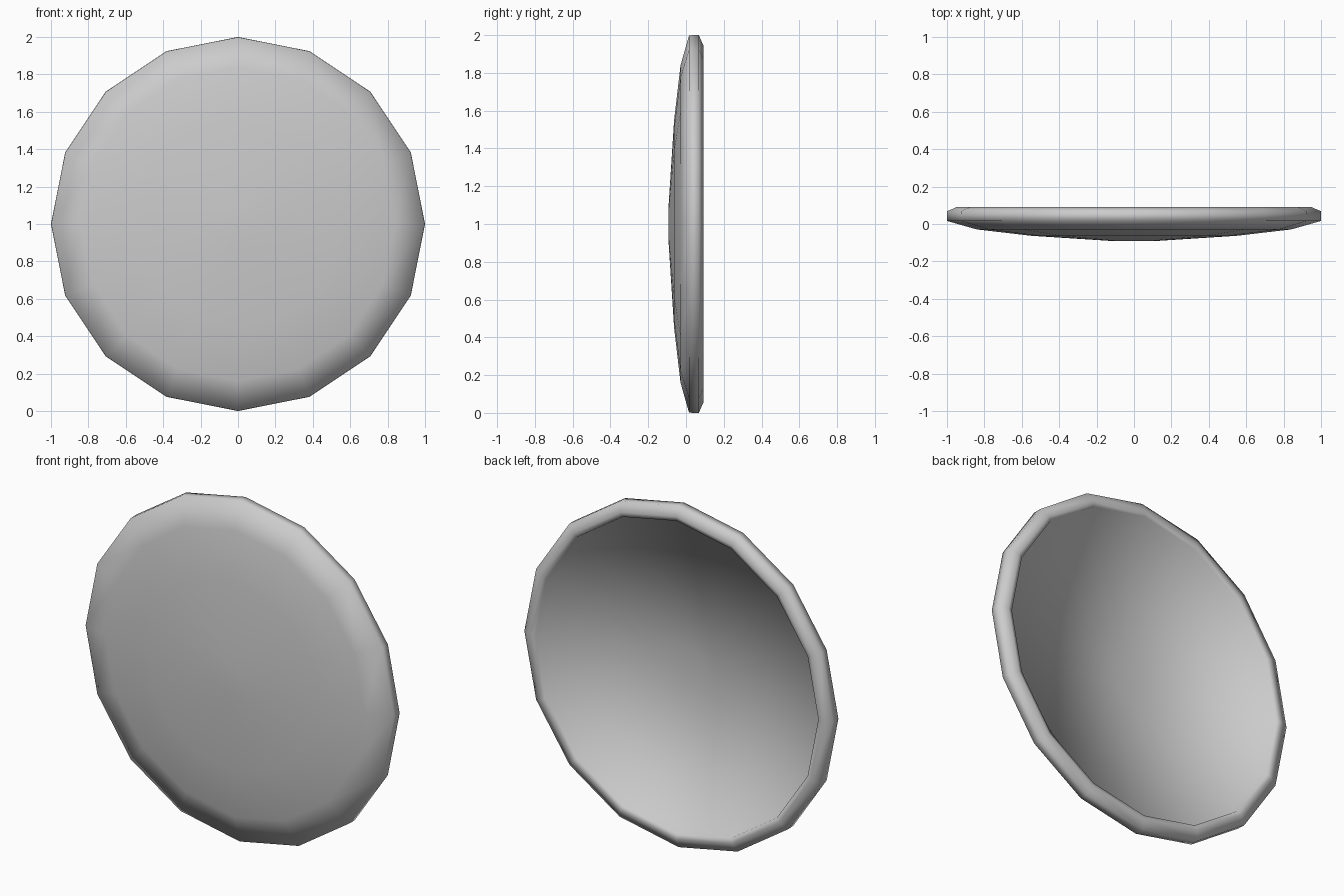
import bpy, bmesh, math

if "Cube" in bpy.data.objects:
    bpy.data.objects.remove(bpy.data.objects["Cube"])

SIDES = 16
# radius, depth: front centre -> outer rim -> back lip -> hollow back
PROFILE = [(0.10, -0.092), (0.55, -0.063), (0.84, -0.029), (0.999, 0.016),
           (1.0, 0.068), (0.945, 0.092), (0.917, 0.084), (0.905, 0.022),
           (0.10, -0.062)]

bm = bmesh.new()

# rings of the dish
rings = []
for r, y in PROFILE:
    angles = [2 * math.pi * i / SIDES for i in range(SIDES)]
    rings.append([bm.verts.new((r * math.cos(a), y, 1 + r * math.sin(a))) for a in angles])

# walls between rings
for a, b in zip(rings, rings[1:]):
    for i in range(SIDES):
        j = (i + 1) % SIDES
        bm.faces.new((a[i], a[j], b[j], b[i]))

# front and back centre caps
bm.faces.new(rings[0])
bm.faces.new(rings[-1])
bmesh.ops.recalc_face_normals(bm, faces=bm.faces)
for f in bm.faces:
    f.smooth = True

mesh = bpy.data.meshes.new("round_shield")
bm.to_mesh(mesh)
bm.free()
shield = bpy.data.objects.new("round_shield", mesh)
bpy.context.collection.objects.link(shield)
